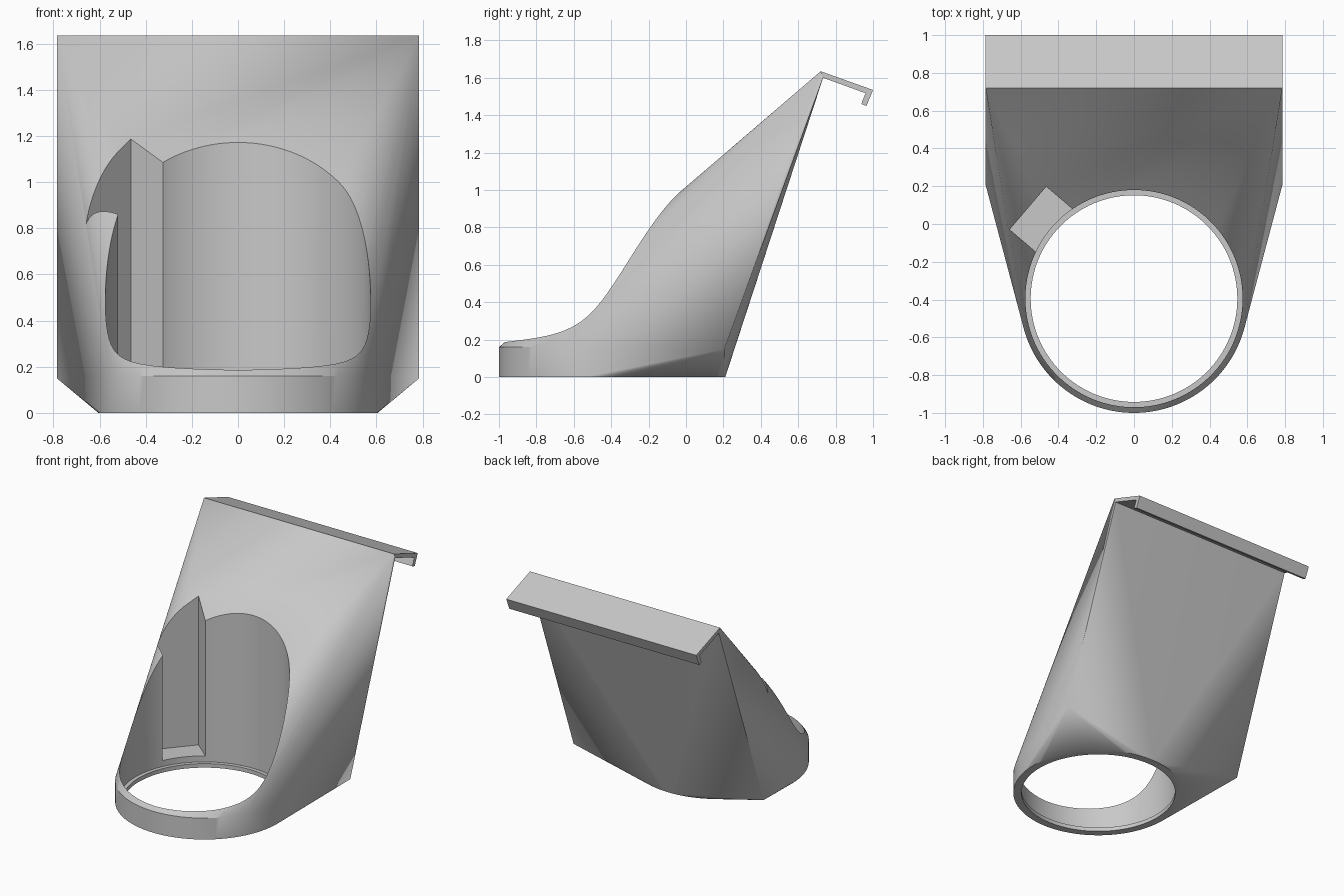
import bpy, bmesh, math
from mathutils import Matrix, Vector

default = bpy.data.objects.get("Cube")
if default:
    bpy.data.objects.remove(default, do_unlink=True)

CY = -0.395          # centre of the cup ring
HALF = 0.785         # half width of the back panel
SEG = 128

grey = bpy.data.materials.new("light_grey")
grey.use_nodes = True
colour = (0.58, 0.58, 0.58, 1)
grey.diffuse_color = colour
grey.node_tree.nodes["Principled BSDF"].inputs["Base Color"].default_value = colour


def make_object(name, bm):
    bmesh.ops.recalc_face_normals(bm, faces=bm.faces)
    mesh = bpy.data.meshes.new(name)
    bm.to_mesh(mesh)
    bm.free()
    mesh.materials.append(grey)
    obj = bpy.data.objects.new(name, mesh)
    bpy.context.collection.objects.link(obj)
    return obj


def circle(radius, z):
    return [Vector((radius * math.cos(a), CY + radius * math.sin(a), z))
            for a in (2 * math.pi * i / SEG for i in range(SEG))]


def cylinder(name, radius, z0, z1):
    bm = bmesh.new()
    m = Matrix.Translation((0, CY, (z0 + z1) / 2))
    bmesh.ops.create_cone(bm, cap_ends=True, segments=SEG, radius1=radius,
                          radius2=radius, depth=z1 - z0, matrix=m)
    return make_object(name, bm)


# Body: hull from the base ring to the wide top edge
bm = bmesh.new()
points = circle(0.605, 0) + circle(0.605, 0.16)
for x in (-HALF, HALF):
    points += [Vector((x, 0.205, 0.15)), Vector((x, 0.72, 1.635)),
               Vector((x, 0.733, 1.6))]
for p in points:
    bm.verts.new(p)
bmesh.ops.convex_hull(bm, input=bm.verts)
bmesh.ops.dissolve_limit(bm, angle_limit=0.002, verts=bm.verts, edges=bm.edges)
body = make_object("holder_body", bm)

# Cutters: cup bore, bottom opening above a thin ledge, handle slot
bore = cylinder("bore_cutter", 0.575, 0.03, 2)
opening = cylinder("opening_cutter", 0.547, -0.5, 0.5)
bm = bmesh.new()
turn = Matrix.Translation((0, CY, 0)) @ Matrix.Rotation(math.radians(139.5), 4, 'Z')
box = Matrix.Translation((0.538, 0, 1.075)) @ Matrix.Diagonal((0.4, 0.298, 2, 1))
bmesh.ops.create_cube(bm, size=1, matrix=turn @ box)
slot = make_object("slot_cutter", bm)

for cutter in (bore, opening, slot):
    cutter.hide_render = True
    mod = body.modifiers.new(cutter.name, 'BOOLEAN')
    mod.operation = 'DIFFERENCE'
    mod.solver = 'EXACT'
    mod.object = cutter
bpy.context.view_layer.update()
result = bpy.data.meshes.new_from_object(
    body.evaluated_get(bpy.context.evaluated_depsgraph_get()))
body.modifiers.clear()
body.data = result
for cutter in (bore, opening, slot):
    bpy.data.objects.remove(cutter, do_unlink=True)

# Hook: folded lip running along the top edge
bm = bmesh.new()
profile = [(0.72, 1.635), (1.0, 1.535), (0.965, 1.45), (0.937, 1.46),
           (0.96, 1.518), (0.733, 1.6)]
face = bm.faces.new([bm.verts.new((-HALF, y, z)) for y, z in profile])
ext = bmesh.ops.extrude_face_region(bm, geom=[face])
bmesh.ops.translate(bm, vec=(2 * HALF, 0, 0),
                    verts=[v for v in ext["geom"] if isinstance(v, bmesh.types.BMVert)])
make_object("hanging_hook", bm)

# Smooth shading on the curved walls
bpy.ops.object.select_all(action='DESELECT')
body.select_set(True)
bpy.context.view_layer.objects.active = body
bpy.ops.object.shade_smooth_by_angle(angle=math.radians(30))
